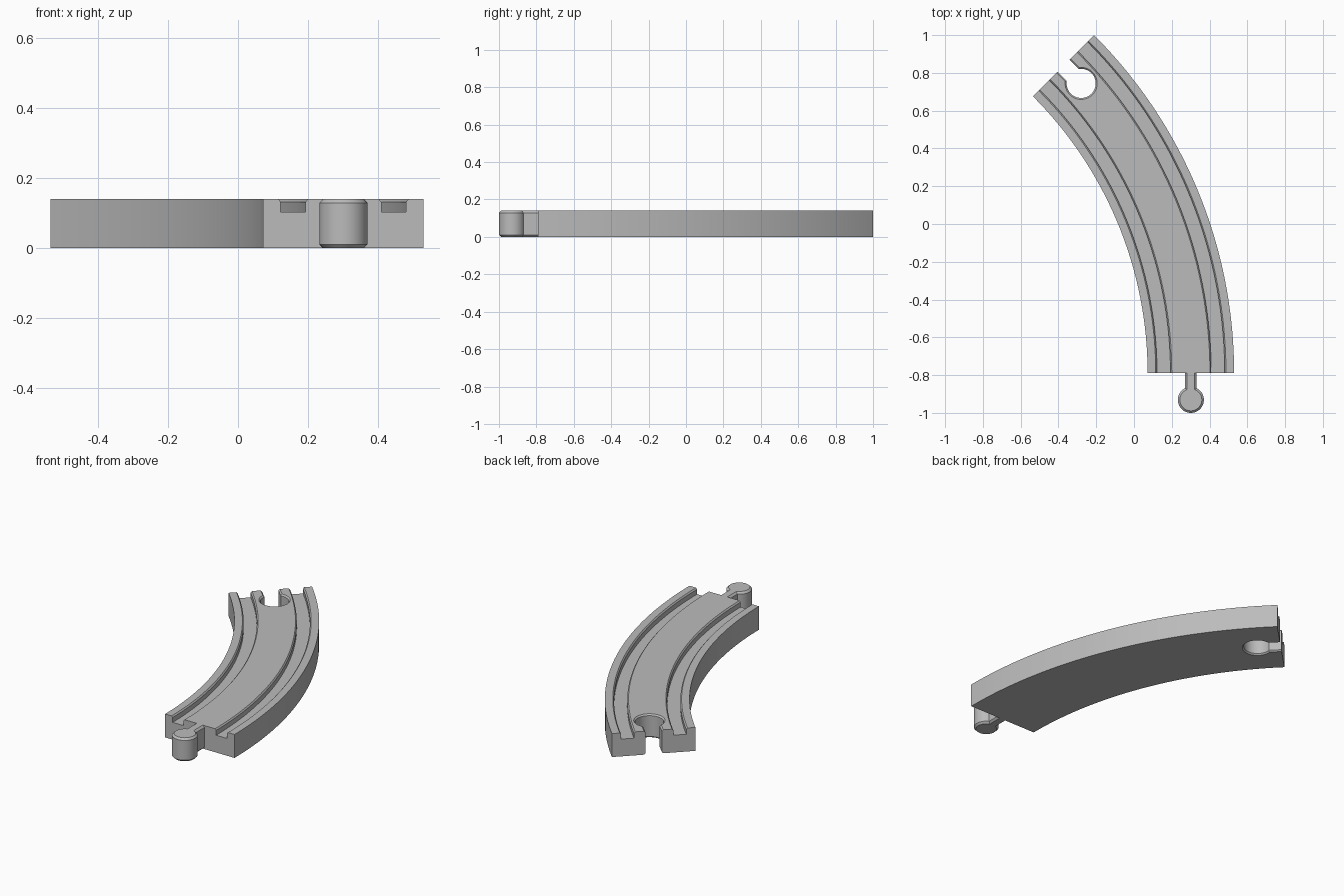
import bpy, bmesh
from math import sin, cos, asin, pi
from mathutils import Matrix

if "Cube" in bpy.data.objects:
    bpy.data.objects.remove(bpy.data.objects["Cube"])

H = 0.14              # track thickness
CX, CY = -2.001, -0.79  # centre of the curve
RI, RO = 2.073, 2.531   # inner and outer radius
RM = (RI + RO) / 2
SWEEP = pi / 4

grey = bpy.data.materials.new("plain_grey")
grey.diffuse_color = (0.5, 0.5, 0.5, 1)
grey.use_nodes = True
grey.node_tree.nodes["Principled BSDF"].inputs["Base Color"].default_value = grey.diffuse_color


def make_object(name, bm):
    bmesh.ops.recalc_face_normals(bm, faces=bm.faces)
    mesh = bpy.data.meshes.new(name)
    bm.to_mesh(mesh)
    bm.free()
    mesh.materials.append(grey)
    ob = bpy.data.objects.new(name, mesh)
    bpy.context.collection.objects.link(ob)
    return ob


def smooth(ob):
    bpy.ops.object.select_all(action='DESELECT')
    bpy.context.view_layer.objects.active = ob
    ob.select_set(True)
    bpy.ops.object.shade_smooth_by_angle(angle=pi / 6)


def keyhole(name, rad, half, length, levels, matrix, n=64):
    """Round head with a straight neck along +x; levels = (z, outline offset)."""
    bm = bmesh.new()
    rings = []
    for z, off in levels:
        r, w = rad + off, half + off
        a = asin(w / r)
        pts = [(r * cos(a + (2 * pi - 2 * a) * i / n), r * sin(a + (2 * pi - 2 * a) * i / n))
               for i in range(n + 1)]
        pts += [(length, -w), (length, w)]
        rings.append([bm.verts.new((x, y, z)) for x, y in pts])
    for lo, hi in zip(rings, rings[1:]):
        for i in range(len(lo)):
            j = (i + 1) % len(lo)
            bm.faces.new((lo[i], lo[j], hi[j], hi[i]))
    bm.faces.new(rings[0])
    bm.faces.new(rings[-1])
    bm.transform(matrix)
    return make_object(name, bm)


# Track body: grooved cross-section swept around the curve
def groove(sign):
    """Chamfered wheel groove, listed from the outside edge towards the middle."""
    return [(RM + sign * d, z) for d, z in
            ((0.186, H), (0.179, H - 0.008), (0.179, 0.103),
             (0.108, 0.103), (0.108, H - 0.008), (0.101, H))]


profile = [(RI, 0), (RI, H)] + groove(-1) + groove(1)[::-1] + [(RO, H), (RO, 0)]
bm = bmesh.new()
steps = 48
rows = []
for s in range(steps + 1):
    a = SWEEP * s / steps
    rows.append([bm.verts.new((CX + r * cos(a), CY + r * sin(a), z)) for r, z in profile])
for p, q in zip(rows, rows[1:]):
    for i in range(len(profile)):
        j = (i + 1) % len(profile)
        bm.faces.new((p[i], p[j], q[j], q[i]))
bm.faces.new(rows[0])
bm.faces.new(rows[-1])
track = make_object("curved_track", bm)

# Socket cut through the far end, with chamfered rims
back = 0.132
place = (Matrix.Translation((CX, CY, 0)) @ Matrix.Rotation(SWEEP, 4, 'Z')
         @ Matrix.Translation((RM, -back, 0)) @ Matrix.Rotation(pi / 2, 4, 'Z'))
c = 0.008
cutter = keyhole("socket_cutter", 0.077, 0.045, back + 0.1,
                 [(-0.02, c + 0.02), (c, 0), (H - c, 0), (H + 0.02, c + 0.02)], place)
cutter.hide_render = True
mod = track.modifiers.new("socket", 'BOOLEAN')
mod.operation = 'DIFFERENCE'
mod.solver = 'EXACT'
mod.object = cutter
bpy.context.view_layer.objects.active = track
bpy.ops.object.modifier_apply(modifier="socket")
bpy.data.objects.remove(cutter)
smooth(track)

# Connector peg on the near end
place = Matrix.Translation((CX + RM, -0.931, 0)) @ Matrix.Rotation(pi / 2, 4, 'Z')
peg = keyhole("connector_peg", 0.069, 0.031, 0.141,
              [(0, -0.011), (0.011, 0), (H - 0.011, 0), (H, -0.011)], place)
smooth(peg)
